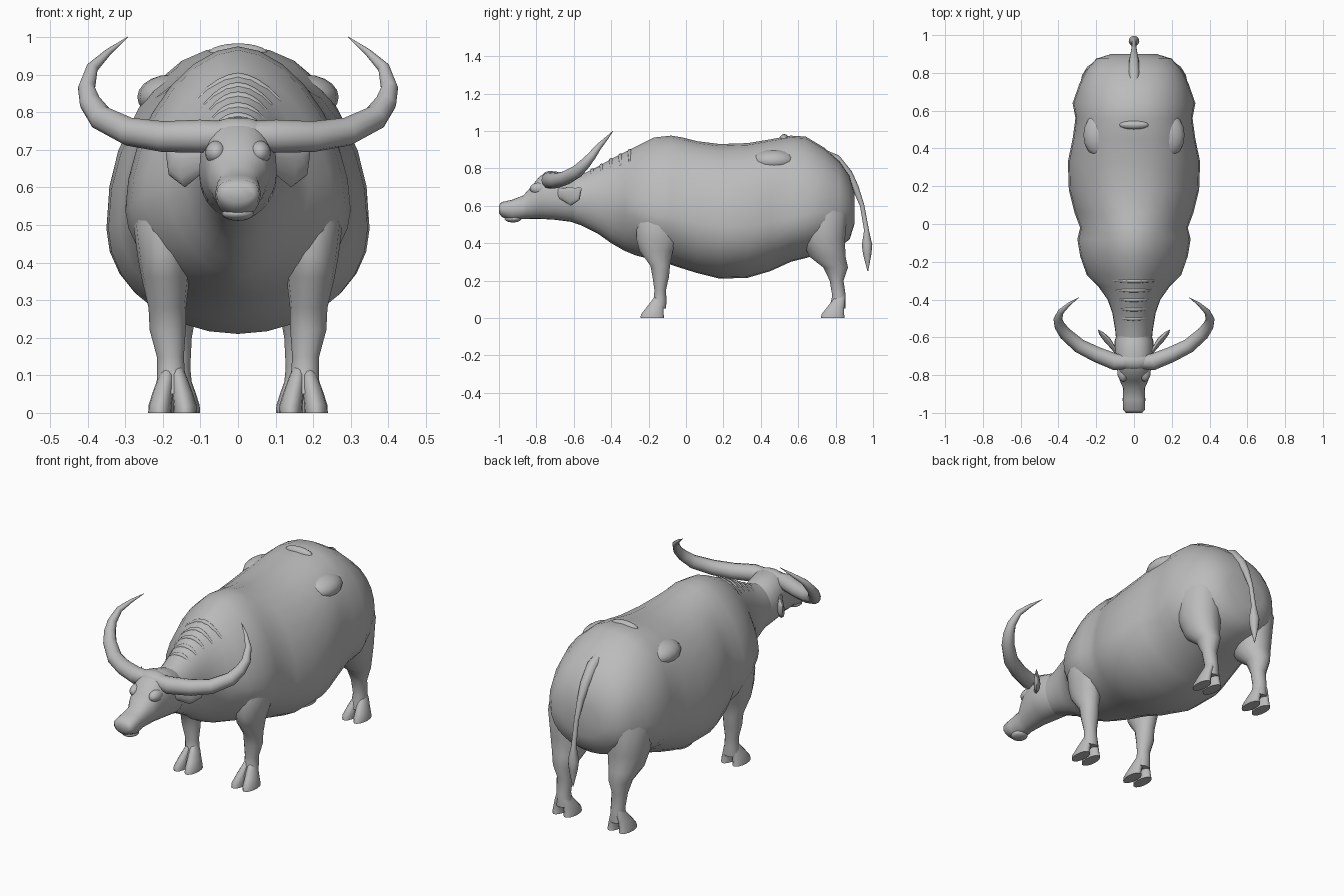
import bpy
import bmesh
from math import sin, cos, pi, radians, copysign
from mathutils import Vector, Matrix

cube = bpy.data.objects.get("Cube")
if cube:
    bpy.data.objects.remove(cube, do_unlink=True)

hide = bpy.data.materials.new("grey_hide")
hide.use_nodes = True
hide.diffuse_color = (0.5, 0.5, 0.5, 1)
hide.node_tree.nodes["Principled BSDF"].inputs["Base Color"].default_value = hide.diffuse_color


def finish(name, bm, mirror=False):
    """Turn a bmesh into a smooth-shaded object, optionally mirrored across x."""
    bmesh.ops.recalc_face_normals(bm, faces=bm.faces)
    mesh = bpy.data.meshes.new(name)
    bm.to_mesh(mesh)
    bm.free()
    mesh.materials.append(hide)
    obj = bpy.data.objects.new(name, mesh)
    bpy.context.scene.collection.objects.link(obj)
    bpy.ops.object.select_all(action='DESELECT')
    obj.select_set(True)
    bpy.context.view_layer.objects.active = obj
    bpy.ops.object.shade_smooth_by_angle(angle=radians(60))
    if mirror:
        modifier = obj.modifiers.new("Mirror", 'MIRROR')
        modifier.use_mirror_merge = False


def skin(bm, rings):
    """Bridge successive rings of points and cap both ends."""
    loops = [[bm.verts.new(point) for point in ring] for ring in rings]
    count = len(loops[0])
    for a, b in zip(loops, loops[1:]):
        for i in range(count):
            j = (i + 1) % count
            bm.faces.new((a[i], a[j], b[j], b[i]))
    bm.faces.new(loops[0])
    bm.faces.new(loops[-1])


def loft(name, rings, mirror=False):
    bm = bmesh.new()
    skin(bm, rings)
    finish(name, bm, mirror)


def rounded(value, power):
    return copysign(abs(value) ** (2 / power), value)


def section_point(station, angle):
    """Point on an upright cross-section: y, top, bottom, half width, middle, squareness."""
    y, top, bottom, width, middle, power = station
    if sin(angle) < 0:
        power = min(power, 2)
    rise = rounded(sin(angle), power)
    height = top - middle if rise > 0 else middle - bottom
    return Vector((width * rounded(cos(angle), power), y, middle + height * rise))


def section(station, count=28):
    return [section_point(station, 2 * pi * i / count) for i in range(count)]


def level_ring(z, x, y, rx, ry, count=14):
    return [Vector((x + rx * cos(2 * pi * i / count), y + ry * sin(2 * pi * i / count), z))
            for i in range(count)]


def tube_rings(path, flat=1.0, count=12):
    """Rings along a path of x, y, z, radius; flat thins the sideways axis."""
    points = [Vector(p[:3]) for p in path]
    up = Vector((0, 0, 1))
    rings = []
    for i, centre in enumerate(points):
        tangent = (points[min(i + 1, len(points) - 1)] - points[max(i - 1, 0)]).normalized()
        up = (up - tangent * up.dot(tangent)).normalized()
        side = tangent.cross(up)
        radius = path[i][3]
        rings.append([centre + radius * (up * cos(a) + side * flat * sin(a))
                      for a in (2 * pi * k / count for k in range(count))])
    return rings


def ellipsoid(name, centre, size, mirror=False):
    bm = bmesh.new()
    matrix = Matrix.Translation(centre) @ Matrix.Diagonal((*size, 1))
    bmesh.ops.create_uvsphere(bm, u_segments=16, v_segments=10, radius=1, matrix=matrix)
    finish(name, bm, mirror)


# Body from the neck to the rump
body = [
    (-.66, .74, .53, .09, .64, 2), (-.56, .765, .495, .1, .63, 2),
    (-.47, .81, .45, .115, .63, 2), (-.4, .85, .4, .14, .62, 1.9),
    (-.33, .885, .36, .19, .6, 1.7), (-.27, .915, .335, .25, .58, 1.7),
    (-.17, .965, .31, .285, .55, 1.8), (-.08, .975, .285, .3, .54, 1.8),
    (-.02, .965, .265, .285, .53, 1.9), (.06, .945, .24, .315, .51, 2),
    (.18, .93, .21, .345, .49, 2.1), (.33, .935, .215, .35, .49, 2.2),
    (.45, .955, .25, .325, .51, 2.4), (.56, .975, .3, .31, .53, 2.3),
    (.64, .97, .32, .325, .55, 2.1), (.74, .91, .35, .29, .57, 2.2),
    (.82, .84, .38, .25, .58, 2.3), (.875, .76, .42, .2, .58, 2.3),
    (.9, .67, .5, .12, .58, 2),
]
loft("body", [section(s) for s in body])


def body_at(y):
    """Interpolated body cross-section at y."""
    for a, b in zip(body, body[1:]):
        if a[0] <= y <= b[0]:
            t = (y - a[0]) / (b[0] - a[0])
            return [p + (q - p) * t for p, q in zip(a, b)]


# Shallow skin folds arching over the neck
bm = bmesh.new()
for fold in range(5):
    station = body_at(-.5 + fold * .05)
    arc = [section_point(station, radians(50 + 8 * i)) for i in range(11)]
    skin(bm, tube_rings([(p.x, p.y, p.z - .008, .003 + .01 * sin(pi * i / 10))
                         for i, p in enumerate(arc)], count=8))
finish("neck_folds", bm)

# Bony points of the rump, mostly sunk under the hide
ellipsoid("hip_bone", (.178, .47, .84), (.09, .12, .06), mirror=True)
ellipsoid("rump_ridge", (0, .525, .955), (.08, .025, .028))

# Head, with a blunt muzzle
head = [
    (-1, .603, .562, .043, .582, 2.6), (-.985, .62, .54, .057, .58, 2.6),
    (-.93, .632, .518, .06, .58, 2.6), (-.87, .655, .53, .057, .59, 2.4),
    (-.83, .7, .53, .075, .62, 2.3), (-.78, .76, .53, .088, .65, 2.4),
    (-.7, .785, .525, .103, .64, 2.4), (-.62, .76, .515, .103, .63, 2.2),
    (-.55, .74, .5, .08, .63, 2),
]
loft("head", [section(s) for s in head])
ellipsoid("lower_lip", (0, -.925, .53), (.043, .045, .019))
ellipsoid("brow", (.058, -.785, .692), (.03, .05, .032), mirror=True)
ellipsoid("poll", (0, -.725, .742), (.09, .05, .044))

# Sweeping horns
horn = [(.03, -.73, .738, .038), (.1, -.73, .736, .044), (.2, -.69, .735, .041),
        (.29, -.645, .748, .038), (.365, -.58, .785, .034), (.393, -.54, .825, .029),
        (.403, -.505, .865, .023), (.388, -.465, .918, .016),
        (.345, -.425, .96, .009), (.293, -.39, 1, .001)]
loft("horn", tube_rings(horn), mirror=True)

# Leaf-shaped ears
ear = [(.08, -.7, .67, .025), (.11, -.655, .662, .034), (.14, -.615, .65, .05),
       (.168, -.585, .663, .038), (.19, -.56, .695, .004)]
loft("ear", tube_rings(ear, flat=.35), mirror=True)

# Legs as stacked level rings: z, x, y, half width, half depth
front_leg = [(.66, .17, -.15, .05, .09), (.5, .198, -.15, .08, .118),
             (.42, .196, -.15, .072, .118), (.36, .193, -.16, .064, .092),
             (.28, .188, -.138, .05, .054), (.22, .187, -.135, .048, .045),
             (.15, .18, -.138, .036, .032), (.1, .178, -.138, .037, .034),
             (.05, .174, -.15, .045, .045)]
hind_leg = [(.68, .15, .72, .09, .12), (.55, .178, .73, .108, .135), (.42, .172, .735, .105, .118),
            (.33, .17, .755, .086, .1), (.27, .168, .8, .058, .068),
            (.2, .165, .805, .042, .038), (.12, .163, .818, .036, .037),
            (.05, .162, .81, .042, .045)]
toe = [(.13, .01, .042, .014, .02), (.09, .018, .03, .022, .036), (.055, .026, .014, .027, .048),
       (.02, .033, 0, .031, .062), (0, .034, 0, .031, .065)]

for name, leg, x, y in (("front", front_leg, .174, -.18), ("hind", hind_leg, .166, .785)):
    loft(name + "_leg", [level_ring(*ring) for ring in leg], mirror=True)
    # Cloven hoof made of two toes
    bm = bmesh.new()
    for side in (-1, 1):
        skin(bm, [level_ring(z, x + side * dx, y + dy, rx, ry) for z, dx, dy, rx, ry in toe])
    finish(name + "_hoof", bm, mirror=True)

# Tail with a tuft
tail = [(0, .69, .9, .02), (0, .8, .845, .03), (0, .865, .77, .026), (0, .905, .7, .018),
        (0, .942, .6, .012), (0, .965, .47, .013), (0, .968, .39, .028),
        (0, .969, .34, .022), (0, .972, .25, .002)]
loft("tail", tube_rings(tail))
